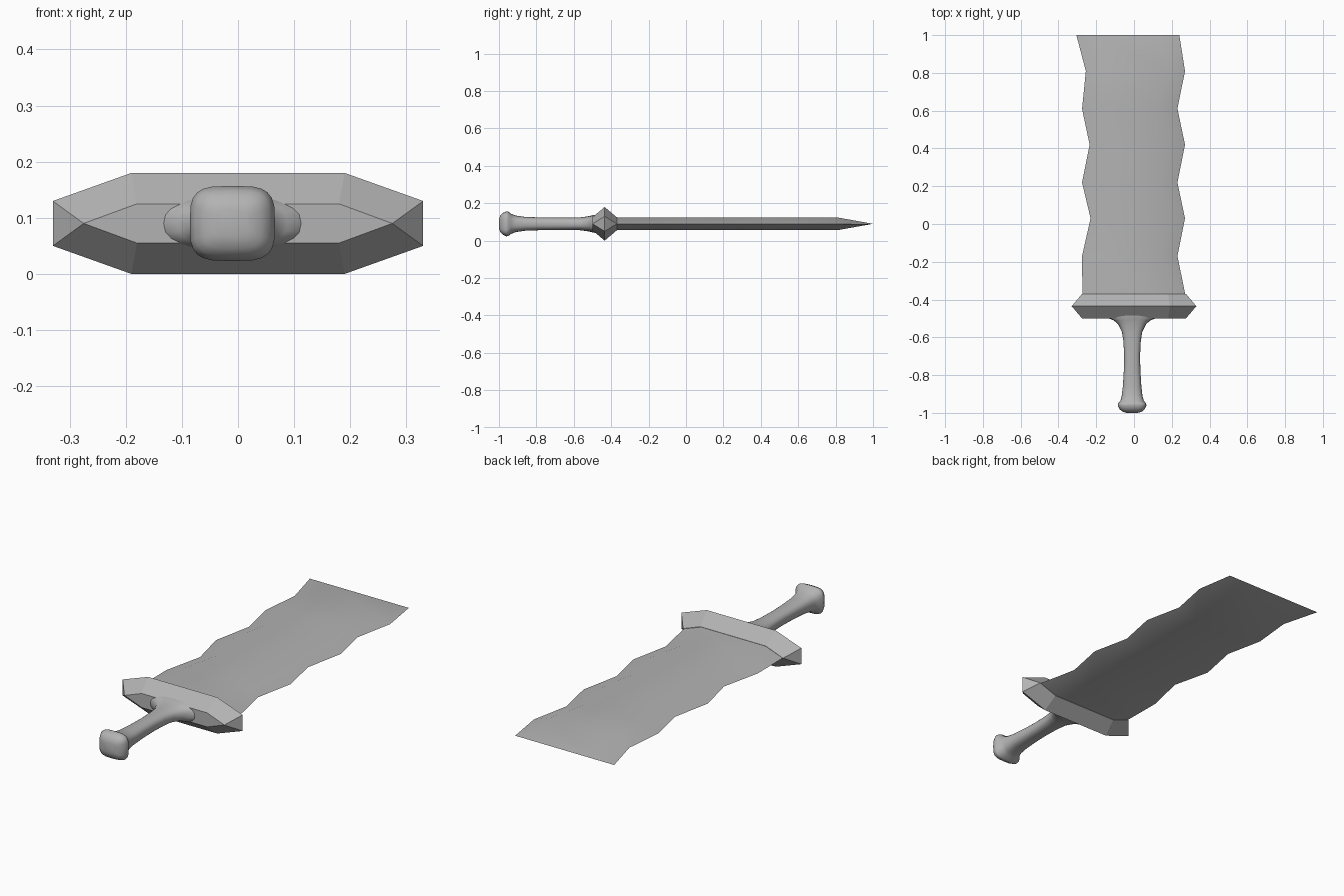
import bpy, bmesh
from math import cos, sin, pi, radians, copysign

if "Cube" in bpy.data.objects:
    bpy.data.objects.remove(bpy.data.objects["Cube"])

Z0 = 0.09  # height of the sword's middle plane
steel = bpy.data.materials.new("dark_grey")
steel.diffuse_color = (0.45, 0.45, 0.45, 1)
steel.use_nodes = True
steel.node_tree.nodes["Principled BSDF"].inputs["Base Color"].default_value = steel.diffuse_color


def loft(name, rings, smooth=None):
    """Skin equal-length rings of points, cap both ends, weld duplicates."""
    bm = bmesh.new()
    vs = [[bm.verts.new(p) for p in ring] for ring in rings]
    n = len(vs[0])
    for a, b in zip(vs, vs[1:]):
        for i in range(n):
            j = (i + 1) % n
            bm.faces.new((a[i], a[j], b[j], b[i]))
    bm.faces.new(vs[0])
    bm.faces.new(vs[-1])
    bmesh.ops.remove_doubles(bm, verts=bm.verts, dist=0.0005)
    bmesh.ops.dissolve_degenerate(bm, edges=bm.edges, dist=0.0005)
    bmesh.ops.recalc_face_normals(bm, faces=bm.faces)
    me = bpy.data.meshes.new(name)
    bm.to_mesh(me)
    bm.free()
    me.materials.append(steel)
    ob = bpy.data.objects.new(name, me)
    bpy.context.collection.objects.link(ob)
    if smooth:
        bpy.ops.object.select_all(action='DESELECT')
        ob.select_set(True)
        bpy.context.view_layer.objects.active = ob
        bpy.ops.object.shade_smooth_by_angle(angle=radians(smooth))
    return ob


def section(y, left, right, tip_h, bevel, h):
    """Eight-point flat section: side tips of half height tip_h, flats at +-h."""
    a, b = left + bevel, right - bevel
    pts = [(right, -tip_h), (right, tip_h), (b, h), (a, h),
           (left, tip_h), (left, -tip_h), (a, -h), (b, -h)]
    return [(x, y, Z0 + z) for x, z in pts]


def rounded(y, w, h, power=3.0, cx=-0.01, n=24):
    """Rounded-square ring across the grip."""
    f = lambda v: copysign(abs(v) ** (2 / power), v)
    return [(cx + w * f(cos(2 * pi * i / n)), y, Z0 + h * f(sin(2 * pi * i / n)))
            for i in range(n)]


# Blade: wavy edges, wedge at the square tip
waves = [(-0.38, -0.273, 0.273), (-0.17, -0.275, 0.23), (0.03, -0.23, 0.27),
         (0.22, -0.275, 0.23), (0.42, -0.235, 0.27), (0.61, -0.275, 0.23),
         (0.81, -0.255, 0.27), (1.0, -0.305, 0.24)]
loft("blade", [section(y, l, r, 0, 0.095, 0.034 if y < 1 else 0)
               for y, l, r in waves], smooth=38)

# Guard: faceted, swelling to its middle
loft("guard", [section(-0.50, -0.275, 0.275, 0, 0.095, 0.035),
               section(-0.435, -0.33, 0.33, 0.04, 0.14, 0.09),
               section(-0.37, -0.275, 0.275, 0, 0.095, 0.035)])

# Grip with flared root and pommel: y, half width, half height
grip = [(-1.0, 0.03, 0.025), (-0.993, 0.052, 0.045), (-0.98, 0.067, 0.058),
        (-0.96, 0.076, 0.067), (-0.95, 0.074, 0.065), (-0.935, 0.062, 0.054),
        (-0.91, 0.055, 0.044), (-0.86, 0.049, 0.037), (-0.78, 0.044, 0.034),
        (-0.70, 0.042, 0.033), (-0.62, 0.046, 0.033), (-0.57, 0.054, 0.034),
        (-0.53, 0.074, 0.039), (-0.51, 0.098, 0.043), (-0.499, 0.125, 0.046),
        (-0.475, 0.14, 0.05)]
loft("grip", [rounded(y, w, h, 3.6 if y < -0.94 else 2.5) for y, w, h in grip],
     smooth=50)
